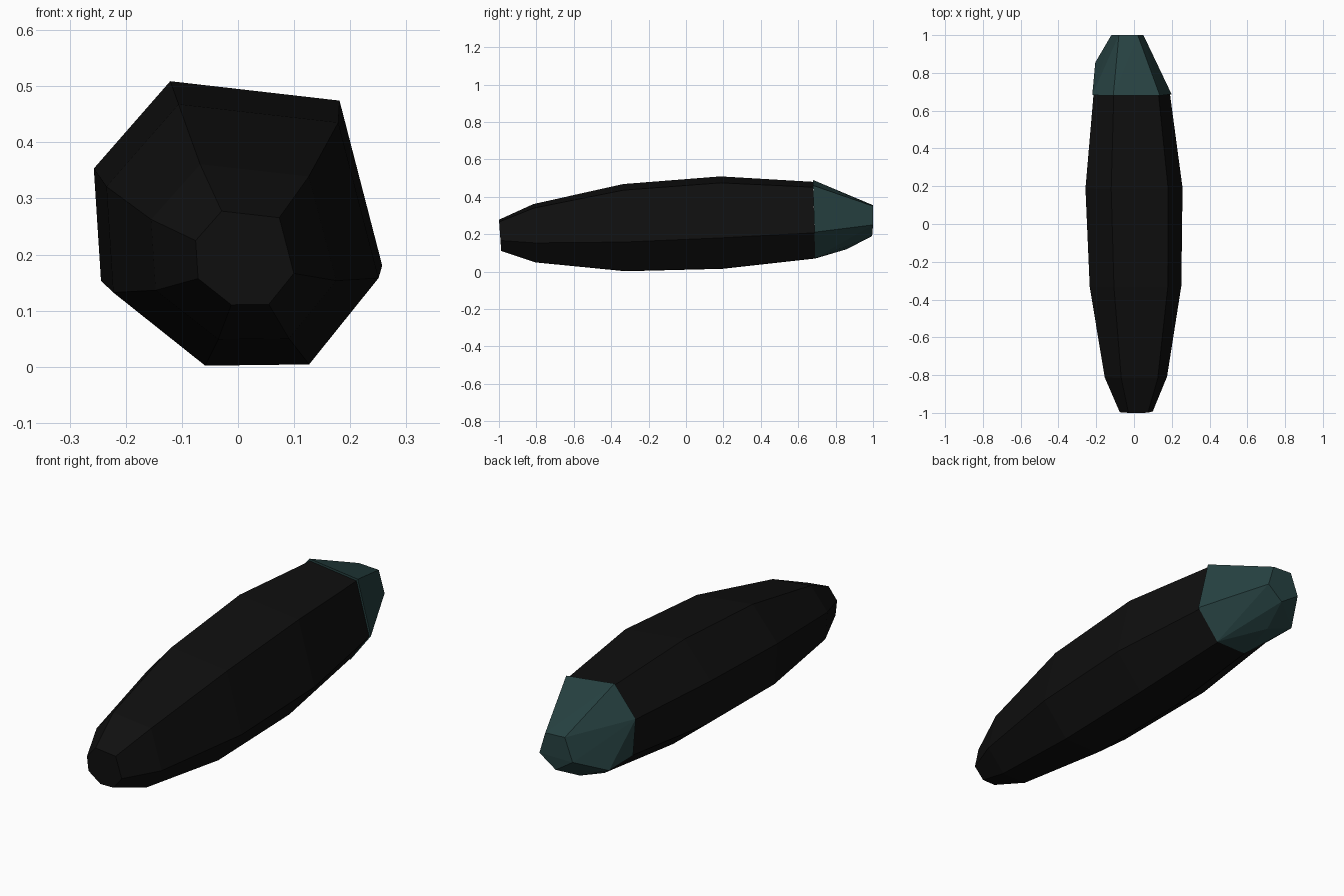
import bpy, bmesh

if "Cube" in bpy.data.objects:
    bpy.data.objects.remove(bpy.data.objects["Cube"])

def material(name, rgb):
    m = bpy.data.materials.new(name)
    m.diffuse_color = (*rgb, 1)
    m.use_nodes = True
    m.node_tree.nodes["Principled BSDF"].inputs["Base Color"].default_value = m.diffuse_color
    return m

black = material("matte black", (0.0048, 0.0048, 0.0048))
teal = material("dark teal", (0.020, 0.054, 0.054))

# seven-sided outline, normalised to a unit box: (x, z)
OUTLINE = [(-0.235, 0.5), (0.352, 0.43), (0.5, -0.165), (0.245, -0.495),
           (-0.137, -0.5), (-0.475, -0.22), (-0.5, 0.185)]

def ring(y, cx, cz, w, h):
    return [(cx + u * w, y - 0.012 * v, cz + v * h) for u, v in OUTLINE]

def finish(bm, name, mat):
    bmesh.ops.recalc_face_normals(bm, faces=bm.faces)
    me = bpy.data.meshes.new(name)
    bm.to_mesh(me)
    bm.free()
    me.materials.append(mat)
    ob = bpy.data.objects.new(name, me)
    bpy.context.collection.objects.link(ob)

# Body: tapered loft; each station is y, centre x, centre z, width, height
STATIONS = [(-0.994, 0.012, 0.194, 0.175, 0.167),
            (-0.81, 0.010, 0.205, 0.33, 0.312),
            (-0.33, 0.008, 0.235, 0.485, 0.466),
            (0.19, 0.0, 0.262, 0.514, 0.494),
            (0.685, -0.012, 0.275, 0.405, 0.41)]
bm = bmesh.new()
rings = [[bm.verts.new(p) for p in ring(*s)] for s in STATIONS]
n = len(OUTLINE)
for a, b in zip(rings, rings[1:]):
    for i in range(n):
        j = (i + 1) % n
        bm.faces.new((a[i], a[j], b[j], b[i]))
bm.faces.new(rings[0])
bm.faces.new(rings[-1])
finish(bm, "body", black)

# Faceted tip: hull from the body's last ring to a small end facet
bm = bmesh.new()
base = ring(0.685, -0.011, 0.28, 0.42, 0.42)
middle = [(-0.205, 0.855, 0.18), (-0.06, 0.86, 0.12)]
end = [(-0.08, 1.0, 0.355), (0.02, 1.0, 0.35), (0.05, 1.0, 0.25),
       (-0.03, 0.995, 0.19), (-0.12, 1.0, 0.25)]
for p in base + middle + end:
    bm.verts.new(p)
bmesh.ops.convex_hull(bm, input=bm.verts)
finish(bm, "tip", teal)
